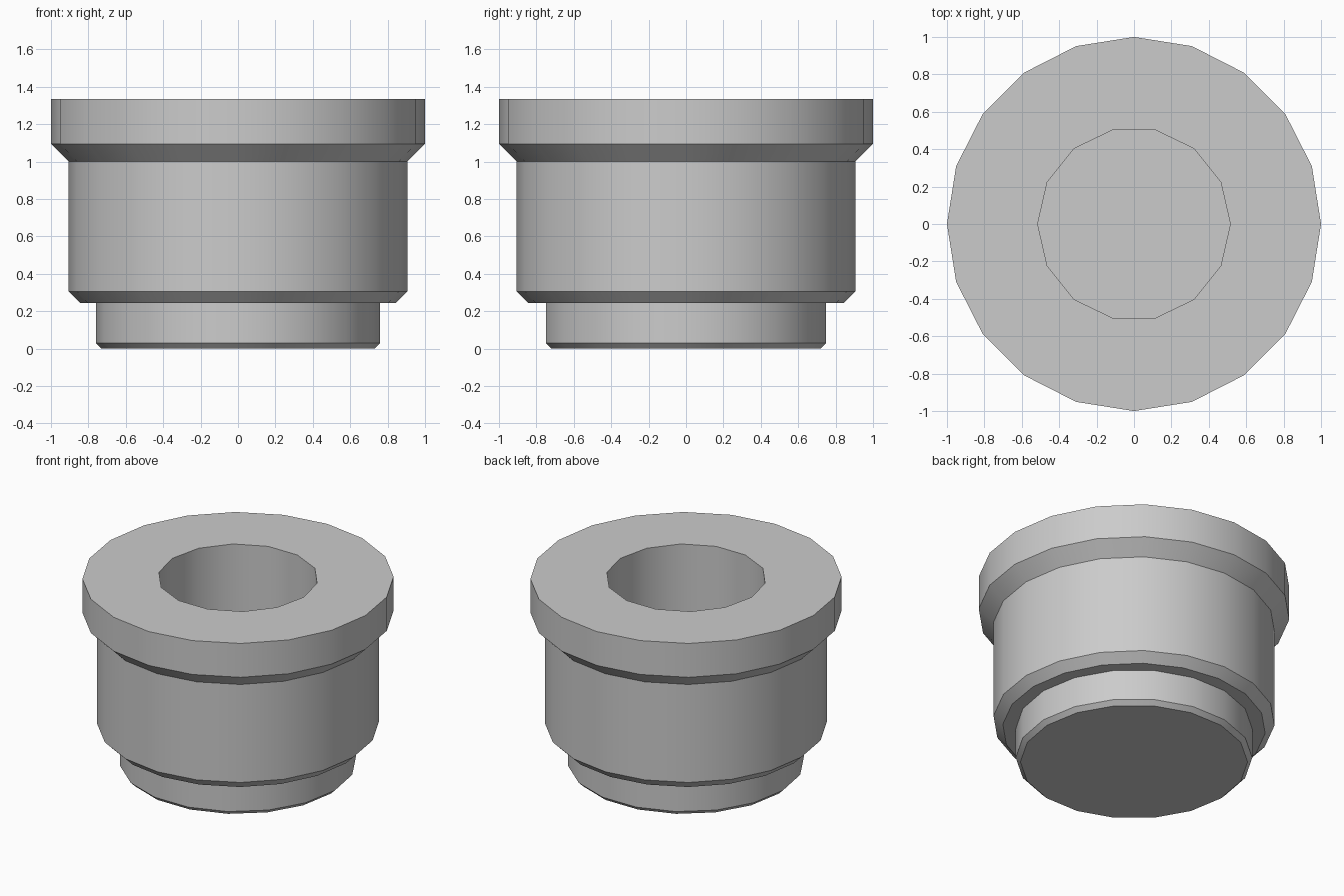
import bpy, bmesh, math

cube = bpy.data.objects.get("Cube")
if cube:
    bpy.data.objects.remove(cube, do_unlink=True)

grey = bpy.data.materials.new("plain grey")
grey.use_nodes = True
colour = (0.6, 0.6, 0.6, 1)
grey.diffuse_color = colour
grey.node_tree.nodes["Principled BSDF"].inputs["Base Color"].default_value = colour


def lathe(bm, profile, sides):
    """Turn (radius, z) points into a faceted wall; return its vertex rings."""
    rings = []
    for radius, z in profile:
        angles = [math.tau * i / sides for i in range(sides)]
        rings.append([bm.verts.new((radius * math.cos(a), radius * math.sin(a), z))
                      for a in angles])
    for low, high in zip(rings, rings[1:]):
        for i in range(sides):
            j = (i + 1) % sides
            bm.faces.new((low[i], low[j], high[j], high[i]))
    return rings


def rim_edges(bm, ring):
    return [bm.edges.get((ring[i - 1], ring[i])) for i in range(len(ring))]


def finish(bm, name):
    bmesh.ops.recalc_face_normals(bm, faces=bm.faces[:])
    mesh = bpy.data.meshes.new(name)
    bm.to_mesh(mesh)
    bm.free()
    mesh.materials.append(grey)
    obj = bpy.data.objects.new(name, mesh)
    bpy.context.collection.objects.link(obj)
    bpy.ops.object.select_all(action="DESELECT")
    obj.select_set(True)
    bpy.context.view_layer.objects.active = obj
    bpy.ops.object.shade_smooth_by_angle(angle=math.radians(30))


# Flanged body with a blind bore
bm = bmesh.new()
outer = lathe(bm, [(0.845, 0.245), (0.905, 0.305), (0.905, 1.0),
                   (1.0, 1.095), (1.0, 1.335)], 20)
bore = lathe(bm, [(0.515, 0.3), (0.515, 1.335)], 14)
bm.faces.new(outer[0])
bm.faces.new(bore[0])
rims = rim_edges(bm, outer[-1]) + rim_edges(bm, bore[-1])
bmesh.ops.triangle_fill(bm, edges=rims, use_beauty=True, normal=(0, 0, 1))
finish(bm, "flanged_body")

# Narrow foot with a chamfered bottom edge
bm = bmesh.new()
foot = lathe(bm, [(0.73, 0), (0.76, 0.03), (0.76, 0.25)], 18)
bm.faces.new(foot[0])
bm.faces.new(foot[-1])
finish(bm, "foot")
